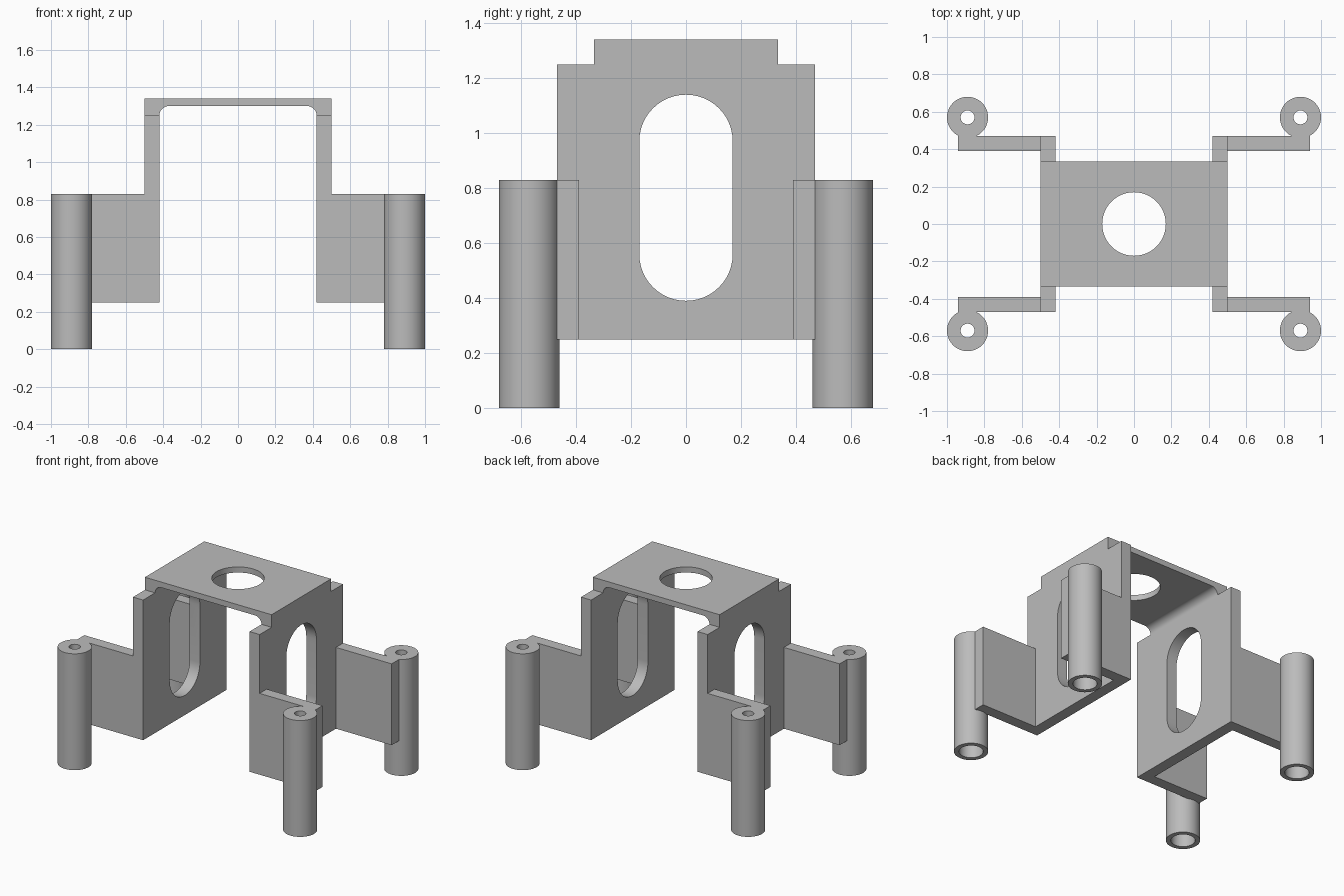
import bpy
import bmesh
from math import sin, cos, pi, radians
from mathutils import Vector

if "Cube" in bpy.data.objects:
    bpy.data.objects.remove(bpy.data.objects["Cube"])

grey = bpy.data.materials.new("plain_grey")
grey.use_nodes = True
colour = (0.5, 0.5, 0.5, 1)
grey.diffuse_color = colour
grey.node_tree.nodes["Principled BSDF"].inputs["Base Color"].default_value = colour


def arc(cx, cy, r, start, end, n):
    return [(cx + r * cos(start + (end - start) * i / n),
             cy + r * sin(start + (end - start) * i / n)) for i in range(n + 1)]


def circle(cx, cy, r, n=48):
    return arc(cx, cy, r, 0, 2 * pi, n)[:-1]


def rect(x0, x1, y0, y1):
    return [(x0, y0), (x1, y0), (x1, y1), (x0, y1)]


def prism(name, outline, axis, lo, hi):
    """Extrude a 2D outline along an axis, from lo to hi."""
    place = {"x": lambda a, b: (lo, a, b),
             "y": lambda a, b: (a, lo, b),
             "z": lambda a, b: (a, b, lo)}[axis]
    bm = bmesh.new()
    face = bm.faces.new([bm.verts.new(place(a, b)) for a, b in outline])
    new = bmesh.ops.extrude_face_region(bm, geom=[face])["geom"]
    shift = Vector([hi - lo if axis == k else 0 for k in "xyz"])
    bmesh.ops.translate(bm, vec=shift,
                        verts=[v for v in new if isinstance(v, bmesh.types.BMVert)])
    bmesh.ops.recalc_face_normals(bm, faces=bm.faces)
    mesh = bpy.data.meshes.new(name)
    bm.to_mesh(mesh)
    bm.free()
    mesh.materials.append(grey)
    obj = bpy.data.objects.new(name, mesh)
    bpy.context.collection.objects.link(obj)
    return obj


def combine(target, other, operation):
    """Apply a boolean and discard the helper."""
    mod = target.modifiers.new(operation, "BOOLEAN")
    mod.operation = operation
    mod.solver = "EXACT"
    mod.object = other
    bpy.context.view_layer.objects.active = target
    bpy.ops.object.modifier_apply(modifier=mod.name)
    bpy.data.objects.remove(other)


# Arched middle with rounded inner corners
outside, inside, under, top, base = 0.5, 0.42, 1.3, 1.34, 0.25
fillet = 0.05
arch = [(-outside, base), (-outside, top), (outside, top), (outside, base), (inside, base)]
arch += arc(inside - fillet, under - fillet, fillet, 0, pi / 2, 10)
arch += arc(fillet - inside, under - fillet, fillet, pi / 2, pi, 10)
arch += [(-inside, base)]
bracket = prism("mounting_bracket", arch, "y", -0.335, 0.335)

for sx in (-1, 1):
    # Wide side plate
    plate = prism("side_plate", rect(-0.47, 0.47, base, 1.25), "x", sx * inside, sx * outside)
    combine(bracket, plate, "UNION")
    for sy in (-1, 1):
        # Arm reaching out to a standing post
        arm = prism("arm", rect(sx * 0.46, sx * 0.94, sy * 0.39, sy * 0.47), "z", base, 0.83)
        combine(bracket, arm, "UNION")
        post = prism("post", circle(sx * 0.89, sy * 0.57, 0.11), "z", 0, 0.83)
        combine(bracket, post, "UNION")

# Long slot through both sides and round hole in the top
slot = arc(0, 0.97, 0.17, 0, pi, 24) + arc(0, 0.56, 0.17, pi, 2 * pi, 24)
combine(bracket, prism("slot_cutter", slot, "x", -0.7, 0.7), "DIFFERENCE")
combine(bracket, prism("hole_cutter", circle(0, 0, 0.17), "z", 1.2, 1.5), "DIFFERENCE")

# Screw holes: narrow at the top, wide from below
for sx in (-1, 1):
    for sy in (-1, 1):
        for radius, end in ((0.037, 1), (0.078, 0.75)):
            bore = prism("bore_cutter", circle(sx * 0.89, sy * 0.57, radius), "z", -0.1, end)
            combine(bracket, bore, "DIFFERENCE")

bpy.ops.object.select_all(action="DESELECT")
bracket.select_set(True)
bpy.context.view_layer.objects.active = bracket
bpy.ops.object.shade_smooth_by_angle(angle=radians(30))
